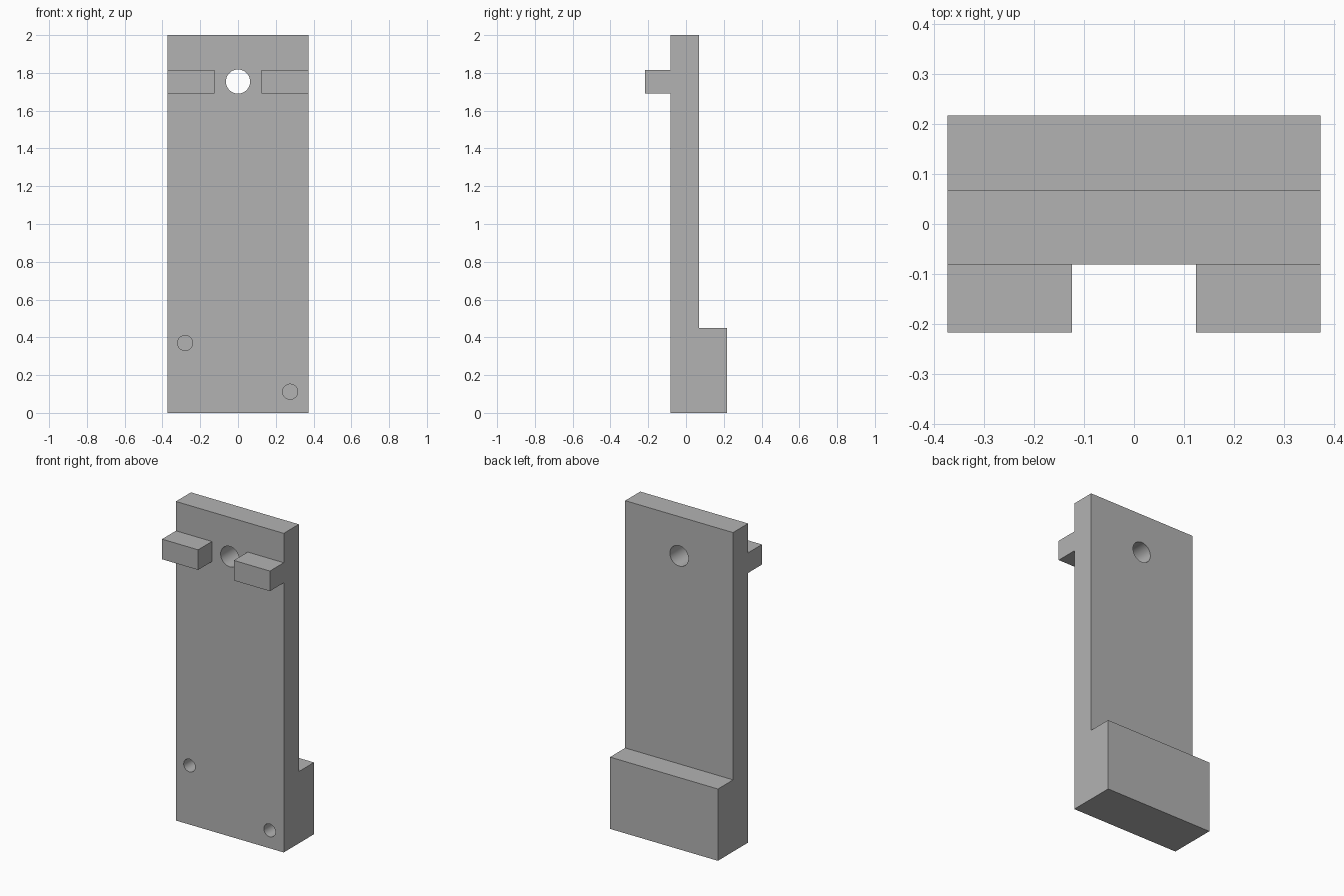
import bpy
import bmesh
from math import radians
from mathutils import Matrix, Vector

cube = bpy.data.objects.get("Cube")
if cube:
    bpy.data.objects.remove(cube, do_unlink=True)

HALF_W = 0.374
FRONT, PLATE_BACK, FOOT_BACK = -0.081, 0.068, 0.218
LUG_FRONT, LUG_LOW, LUG_HIGH, LUG_INNER = -0.218, 1.69, 1.816, 0.124
FOOT_TOP, TOP = 0.45, 2.0

grey = bpy.data.materials.new("plain grey")
grey.use_nodes = True
colour = (0.45, 0.45, 0.45, 1)
grey.diffuse_color = colour
grey.node_tree.nodes["Principled BSDF"].inputs["Base Color"].default_value = colour


def make_object(name, bm):
    bmesh.ops.recalc_face_normals(bm, faces=bm.faces)
    mesh = bpy.data.meshes.new(name)
    bm.to_mesh(mesh)
    bm.free()
    mesh.materials.append(grey)
    obj = bpy.data.objects.new(name, mesh)
    bpy.context.collection.objects.link(obj)
    return obj


def drill(name, x, z, radius, y_start, y_end):
    """Cylindrical cutter running along y."""
    bm = bmesh.new()
    place = Matrix.Translation((x, (y_start + y_end) / 2, z)) @ Matrix.Rotation(radians(90), 4, "X")
    bmesh.ops.create_cone(bm, cap_ends=True, segments=48, radius1=radius, radius2=radius,
                          depth=y_end - y_start, matrix=place)
    return make_object(name, bm)


# Plate, foot block and front ledge share one side profile (y, z)
profile = [(FRONT, 0), (FOOT_BACK, 0), (FOOT_BACK, FOOT_TOP), (PLATE_BACK, FOOT_TOP),
           (PLATE_BACK, TOP), (FRONT, TOP), (FRONT, LUG_HIGH), (LUG_FRONT, LUG_HIGH),
           (LUG_FRONT, LUG_LOW), (FRONT, LUG_LOW)]
bm = bmesh.new()
side = bm.faces.new([bm.verts.new((-HALF_W, y, z)) for y, z in profile])
grown = bmesh.ops.extrude_face_region(bm, geom=[side], use_keep_orig=True)
moved = [v for v in grown["geom"] if isinstance(v, bmesh.types.BMVert)]
bmesh.ops.translate(bm, verts=moved, vec=Vector((2 * HALF_W, 0, 0)))
bracket = make_object("bracket_plate", bm)

# Gap that splits the front ledge into two lugs
bm = bmesh.new()
bmesh.ops.create_cube(bm, size=1)
low, high = LUG_LOW - 0.05, LUG_HIGH + 0.05
bmesh.ops.scale(bm, verts=bm.verts, vec=(2 * LUG_INNER, 0.3, high - low))
bmesh.ops.translate(bm, verts=bm.verts, vec=(0, FRONT - 0.15, (low + high) / 2))
cutters = [make_object("lug_gap_cutter", bm)]

# Through hole near the top, two blind holes in the foot
cutters.append(drill("hanging_hole_cutter", 0, 1.754, 0.064, -0.4, 0.4))
cutters.append(drill("upper_pin_hole_cutter", -0.28, 0.37, 0.04, -0.4, 0.12))
cutters.append(drill("lower_pin_hole_cutter", 0.276, 0.112, 0.04, -0.4, 0.12))

bpy.context.view_layer.objects.active = bracket
bracket.select_set(True)
for cutter in cutters:
    cut = bracket.modifiers.new(cutter.name, "BOOLEAN")
    cut.operation = "DIFFERENCE"
    cut.solver = "EXACT"
    cut.object = cutter
    bpy.ops.object.modifier_apply(modifier=cut.name)
    bpy.data.objects.remove(cutter, do_unlink=True)

bpy.ops.object.shade_smooth_by_angle(angle=radians(30))
